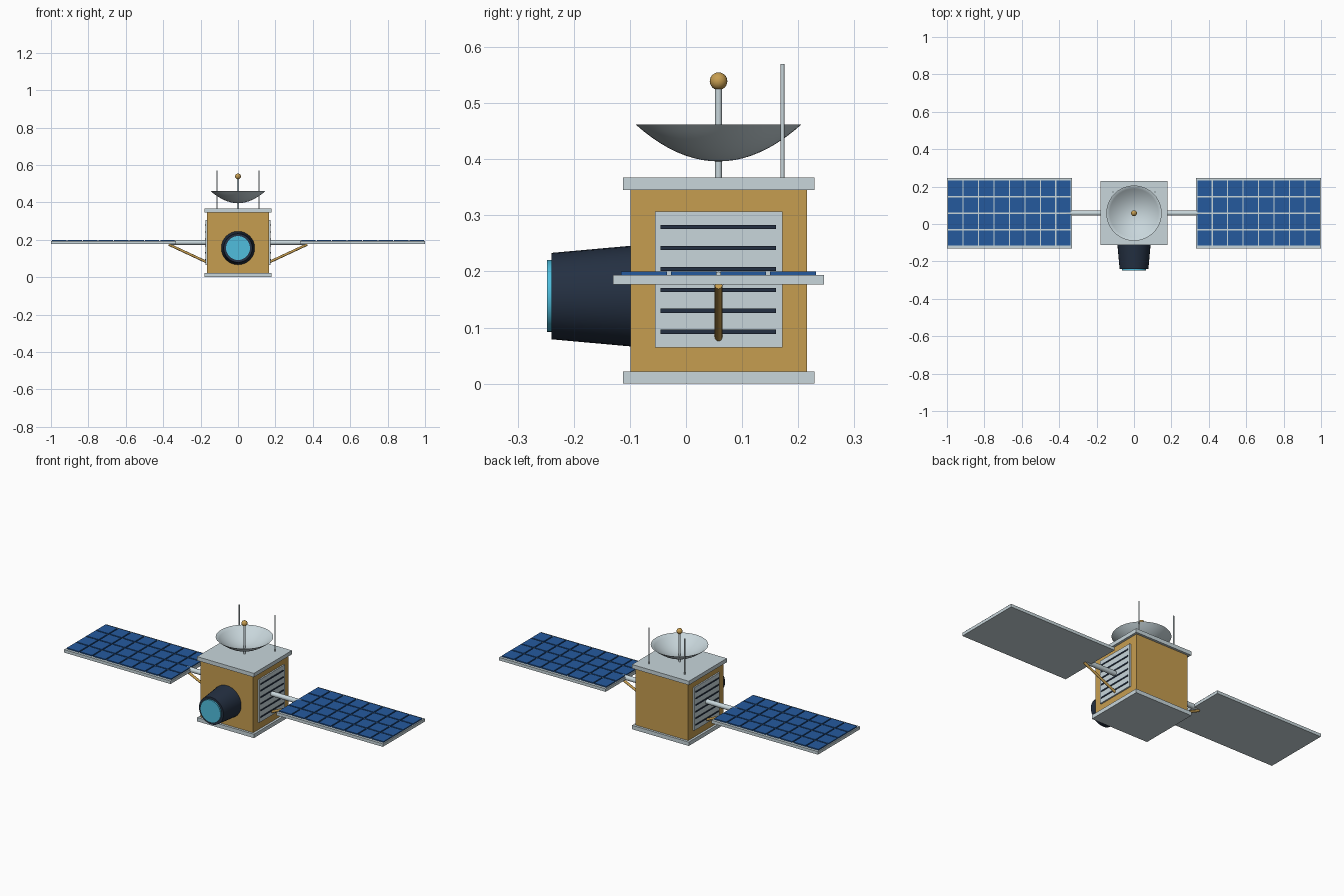
import bpy, bmesh, math
from mathutils import Vector

if "Cube" in bpy.data.objects:
    bpy.data.objects.remove(bpy.data.objects["Cube"])


def material(name, rgb):
    m = bpy.data.materials.new(name)
    lin = [c / 12.92 if c < 0.04045 else ((c + 0.055) / 1.055) ** 2.4 for c in (v / 255 for v in rgb)]
    m.diffuse_color = (*lin, 1)
    m.use_nodes = True
    m.node_tree.nodes["Principled BSDF"].inputs["Base Color"].default_value = m.diffuse_color
    return m


GOLD = material("gold foil", (198, 157, 80))
GREY = material("light grey metal", (200, 214, 219))
NAVY = material("dark navy", (36, 48, 66))
BLUE = material("solar blue", (37, 90, 158))
CYAN = material("lens cyan", (80, 190, 222))
CY = 0.058  # depth of the body centre


def finish(name, bm, mat, smooth=False):
    bmesh.ops.recalc_face_normals(bm, faces=bm.faces)
    me = bpy.data.meshes.new(name)
    bm.to_mesh(me)
    bm.free()
    me.materials.append(mat)
    ob = bpy.data.objects.new(name, me)
    bpy.context.collection.objects.link(ob)
    if smooth:
        bpy.ops.object.select_all(action='DESELECT')
        ob.select_set(True)
        bpy.context.view_layer.objects.active = ob
        bpy.ops.object.shade_smooth_by_angle(angle=math.radians(40))
    return ob


def add_box(bm, lo, hi):
    lo, hi = Vector(lo), Vector(hi)
    verts = bmesh.ops.create_cube(bm, size=1)["verts"]
    for v in verts:
        v.co = Vector((lo[i] + (v.co[i] + 0.5) * (hi[i] - lo[i]) for i in range(3)))


def box(name, lo, hi, mat):
    bm = bmesh.new()
    add_box(bm, lo, hi)
    return finish(name, bm, mat)


def rod(name, a, b, r1, mat, r2=None, sides=16):
    a, b = Vector(a), Vector(b)
    bm = bmesh.new()
    bmesh.ops.create_cone(bm, cap_ends=True, segments=sides, radius1=r1,
                          radius2=r1 if r2 is None else r2, depth=(b - a).length)
    rot = (b - a).to_track_quat('Z', 'Y').to_matrix()
    for v in bm.verts:
        v.co = rot @ v.co + (a + b) / 2
    return finish(name, bm, mat, True)


# Body and end plates
box("body", (-0.165, -0.099, 0.02), (0.165, 0.216, 0.347), GOLD)
box("bottom_plate", (-0.178, -0.112, 0), (0.178, 0.229, 0.022), GREY)
box("top_plate", (-0.178, -0.112, 0.345), (0.178, 0.229, 0.367), GREY)

# Camera barrel and lens
rod("camera_barrel", (0, -0.095, 0.156), (0, -0.24, 0.156), 0.09, NAVY, 0.077, 32)
rod("camera_lens", (0, -0.238, 0.156), (0, -0.248, 0.156), 0.064, CYAN, sides=32)

# Dish: parabolic shell, spun about the mast
bm = bmesh.new()
N, R, D, T = 10, 0.148, 0.066, 0.003
outer = [(R * i / N, 0.396 + D * (i / N) ** 2) for i in range(N + 1)]
inner = [((R - T) * i / N, 0.396 + T + (D - T) * (i / N) ** 2) for i in range(N, -1, -1)]
pts = [bm.verts.new((r, CY, z)) for r, z in outer + inner]
edges = [bm.edges.new(p) for p in zip(pts, pts[1:])]
bmesh.ops.spin(bm, geom=pts + edges, cent=(0, CY, 0), axis=(0, 0, 1),
               angle=math.tau, steps=40, use_merge=True)
bmesh.ops.remove_doubles(bm, verts=bm.verts, dist=1e-5)
finish("dish", bm, GREY, True)

# Dish mast and feed ball
rod("dish_mast", (0, CY, 0.365), (0, CY, 0.53), 0.0062, GREY)
bm = bmesh.new()
bmesh.ops.create_uvsphere(bm, u_segments=20, v_segments=12, radius=0.0157)
bmesh.ops.translate(bm, verts=bm.verts, vec=(0, CY, 0.539))
finish("feed_ball", bm, GOLD, True)

for s, side in ((-1, "left"), (1, "right")):
    # Whip antenna
    rod(side + "_antenna", (s * 0.112, 0.172, 0.365), (s * 0.112, 0.172, 0.57), 0.0034, GREY, sides=10)

    # Louvre plate with dark slots
    box(side + "_vent_plate", (s * 0.163, -0.055, 0.064), (s * 0.173, 0.172, 0.307), GREY)
    bm = bmesh.new()
    for i in range(6):
        z = 0.0925 + 0.0373 * i
        add_box(bm, (s * 0.171, -0.045, z - 0.0037), (s * 0.176, 0.16, z + 0.0037))
    finish(side + "_vent_slots", bm, NAVY)

    # Boom and diagonal strut
    rod(side + "_boom", (s * 0.16, CY, 0.186), (s * 0.36, CY, 0.186), 0.0135, GREY)
    rod(side + "_strut", (s * 0.162, CY, 0.078), (s * 0.37, CY, 0.175), 0.0068, GOLD, sides=12)

    # Solar wing: frame and grid of raised cells
    box(side + "_wing_frame", (s * 0.332, -0.13, 0.177), (s * 1.0, 0.246, 0.194), GREY)
    bm = bmesh.new()
    px, py, gap = 0.0828, 0.0885, 0.0035
    for i in range(8):
        for j in range(4):
            x, y = 0.3348 + i * px, CY - 2 * py + j * py
            add_box(bm, (s * (x + gap), y + gap, 0.192), (s * (x + px - gap), y + py - gap, 0.2))
    finish(side + "_solar_cells", bm, BLUE)
